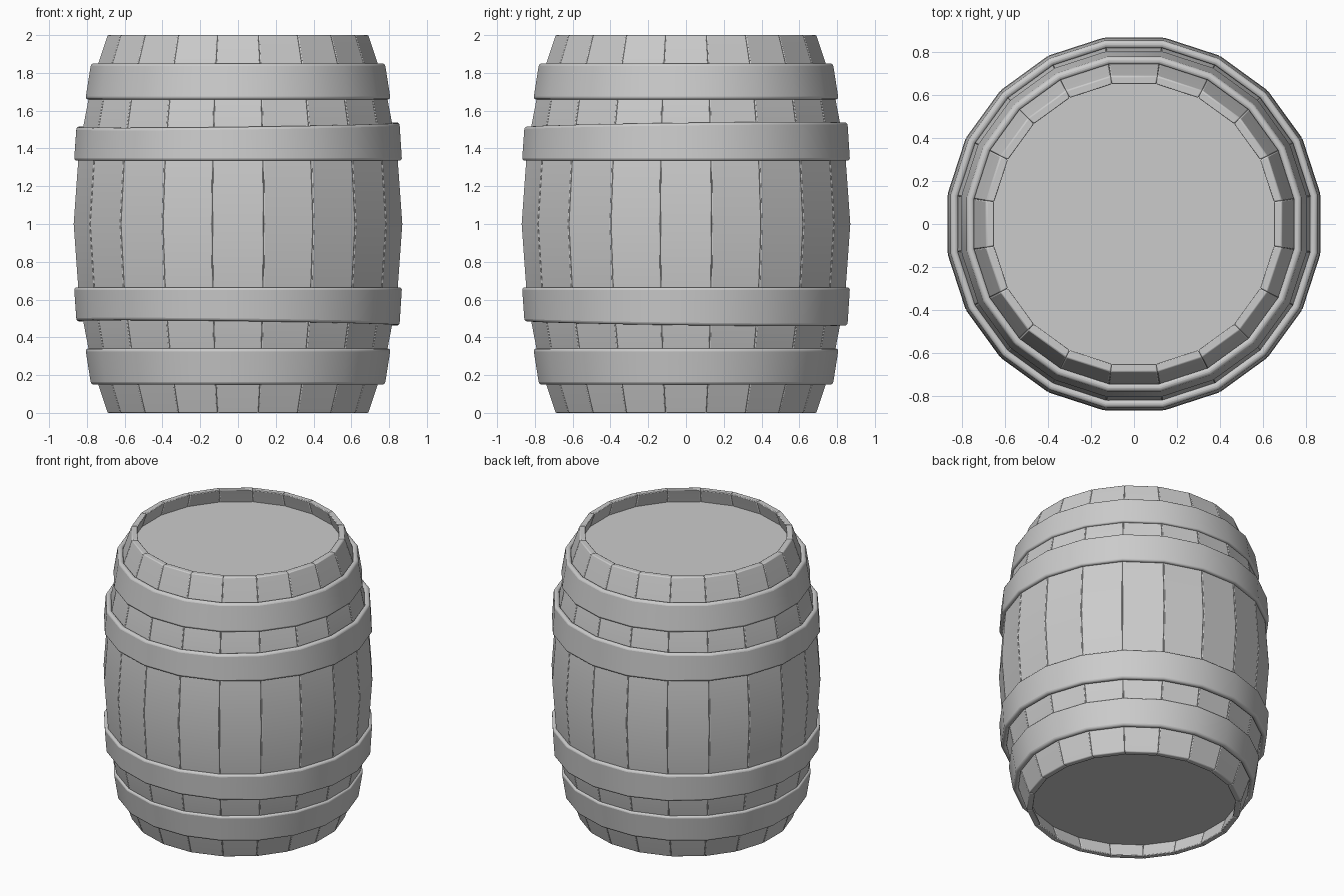
import bpy, bmesh
from math import sin, cos, pi

if "Cube" in bpy.data.objects:
    bpy.data.objects.remove(bpy.data.objects["Cube"])

N = 20                      # staves around the barrel
HALF = pi / N
K = 1 / cos(HALF)           # flat-to-corner radius factor


def radius(z):
    return 0.87 - 0.18 * (z - 1) ** 2


def finish(name, bm, bevel, segments):
    bmesh.ops.recalc_face_normals(bm, faces=bm.faces)
    mesh = bpy.data.meshes.new(name)
    bm.to_mesh(mesh)
    bm.free()
    ob = bpy.data.objects.new(name, mesh)
    bpy.context.collection.objects.link(ob)
    if bevel:
        mod = ob.modifiers.new("Bevel", 'BEVEL')
        mod.width, mod.segments = bevel, segments
        mod.limit_method, mod.angle_limit = 'ANGLE', 0.8
    bpy.ops.object.select_all(action='DESELECT')
    ob.select_set(True)
    bpy.context.view_layer.objects.active = ob
    bpy.ops.object.shade_smooth_by_angle(angle=0.6)
    return ob


def skin(bm, rings, closed):
    n = len(rings[0])
    pairs = list(zip(rings, rings[1:] + rings[:1] if closed else rings[1:]))
    for r, s in pairs:
        for i in range(n):
            j = (i + 1) % n
            bm.faces.new((r[i], r[j], s[j], s[i]))
    if not closed:
        bm.faces.new(rings[0])
        bm.faces.new(rings[-1])


# Curved staves, each a separate plank
bm = bmesh.new()
for k in range(N):
    a = 2 * pi * k / N
    rings = []
    for z in (0, 0.16, 0.34, 0.6, 1, 1.4, 1.66, 1.84, 2):
        ro, ri = radius(z) * K, (radius(z) - 0.04) * K
        rings.append([bm.verts.new((r * cos(t), r * sin(t), z)) for r, t in
                      ((ro, a - HALF), (ro, a + HALF), (ri, a + HALF), (ri, a - HALF))])
    skin(bm, rings, False)
finish("staves", bm, 0.006, 2)


# Hoops, tapered with the barrel; the wide ones sit slightly uneven
def hoop(name, z0, z1, r0, r1, thick, wobble, flip):
    bm = bmesh.new()
    rings = []
    for k in range(N):
        t = 2 * pi * (k + 0.5) / N
        ring = []
        for r, z in ((r0 - thick, z0), (r0, z0), (r1, z1), (r1 - thick, z1)):
            if z == z1:
                z += wobble * (cos(t) + sin(t))
            ring.append(bm.verts.new((r * K * cos(t), r * K * sin(t), 2 - z if flip else z)))
        rings.append(ring)
    skin(bm, rings, True)
    finish(name, bm, 0.014, 3)


for flip, side in ((False, "upper"), (True, "lower")):
    hoop(side + "_end_hoop", 1.66, 1.85, 0.808, 0.778, 0.035, 0, flip)
    hoop(side + "_middle_hoop", 1.335, 1.525, 0.868, 0.855, 0.035, 0.011, flip)


# Round heads cut into planks running front to back
def head(name, z, rad):
    bm = bmesh.new()
    low = [bm.verts.new((rad * K * cos((2 * k + 1) * HALF), rad * K * sin((2 * k + 1) * HALF), z - 0.02))
           for k in range(N)]
    high = [bm.verts.new((v.co.x, v.co.y, z + 0.02)) for v in low]
    skin(bm, [low, high], False)
    for i in range(6):
        geom = bm.verts[:] + bm.edges[:] + bm.faces[:]
        bmesh.ops.bisect_plane(bm, geom=geom, plane_co=(-0.58 + 0.2315 * i, 0, 0), plane_no=(1, 0, 0))
    seams = [e for e in bm.edges if len(e.link_faces) == 2
             and abs(e.verts[0].co.x - e.verts[1].co.x) < 1e-5
             and abs(e.verts[0].co.y - e.verts[1].co.y) > 0.4]
    bmesh.ops.split_edges(bm, edges=seams)
    finish(name, bm, 0, 1)


head("top_head", 1.88, 0.69)
head("bottom_head", 0.12, 0.69)
